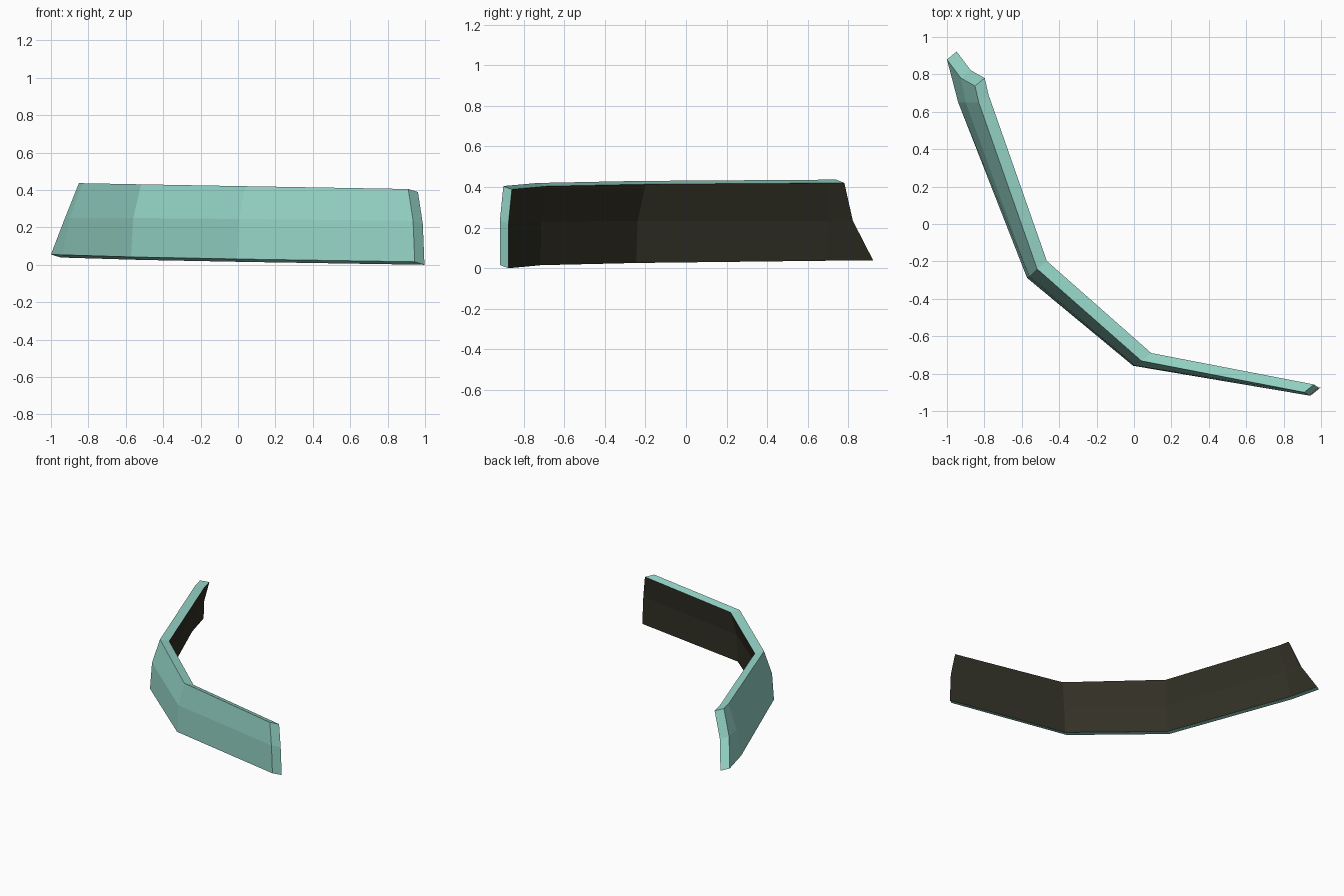
import bpy, bmesh
from mathutils import Vector

if "Cube" in bpy.data.objects:
    bpy.data.objects.remove(bpy.data.objects["Cube"])


def material(name, rgb):
    m = bpy.data.materials.new(name)
    m.diffuse_color = (*rgb, 1)
    m.use_nodes = True
    m.node_tree.nodes["Principled BSDF"].inputs["Base Color"].default_value = m.diffuse_color
    return m


teal = material("pale teal", (0.305, 0.67, 0.575))
dark = material("dark brown", (0.032, 0.030, 0.019))

# outer face of the band: bottom, middle and top point at each station
stations = [
    [(-1.00, 0.88, 0.055), (-0.925, 0.78, 0.25), (-0.85, 0.738, 0.437)],
    [(-0.94, 0.65, 0.053), (-0.90, 0.65, 0.25), (-0.83, 0.65, 0.436)],
    [(-0.572, -0.288, 0.042), (-0.56, -0.28, 0.25), (-0.518, -0.24, 0.430)],
    [(-0.005, -0.758, 0.031), (0.005, -0.757, 0.245), (0.04, -0.732, 0.420)],
    [(0.945, -0.917, 0.016), (0.936, -0.917, 0.235), (0.91, -0.90, 0.405)],
]
# wall thickness towards the inside of the bend
thickness = Vector((0.052, 0.042, -0.016))

bm = bmesh.new()
rings = []
for pts in stations:
    outer = [bm.verts.new(p) for p in pts]
    inner = [bm.verts.new(Vector(p) + thickness) for p in reversed(pts)]
    rings.append(outer + inner)

# skin: sides 0-1 outer, 2 top, 3-4 inner lining, 5 bottom
for a, b in zip(rings, rings[1:]):
    for i in range(6):
        j = (i + 1) % 6
        f = bm.faces.new((a[i], b[i], b[j], a[j]))
        f.material_index = 1 if i in (3, 4) else 0

# end caps
for r in (rings[0], rings[-1]):
    bm.faces.new((r[0], r[1], r[4], r[5]))
    bm.faces.new((r[1], r[2], r[3], r[4]))

bmesh.ops.recalc_face_normals(bm, faces=bm.faces)
mesh = bpy.data.meshes.new("curved_band")
bm.to_mesh(mesh)
bm.free()
mesh.materials.append(teal)
mesh.materials.append(dark)
bpy.context.collection.objects.link(bpy.data.objects.new("curved_band", mesh))
